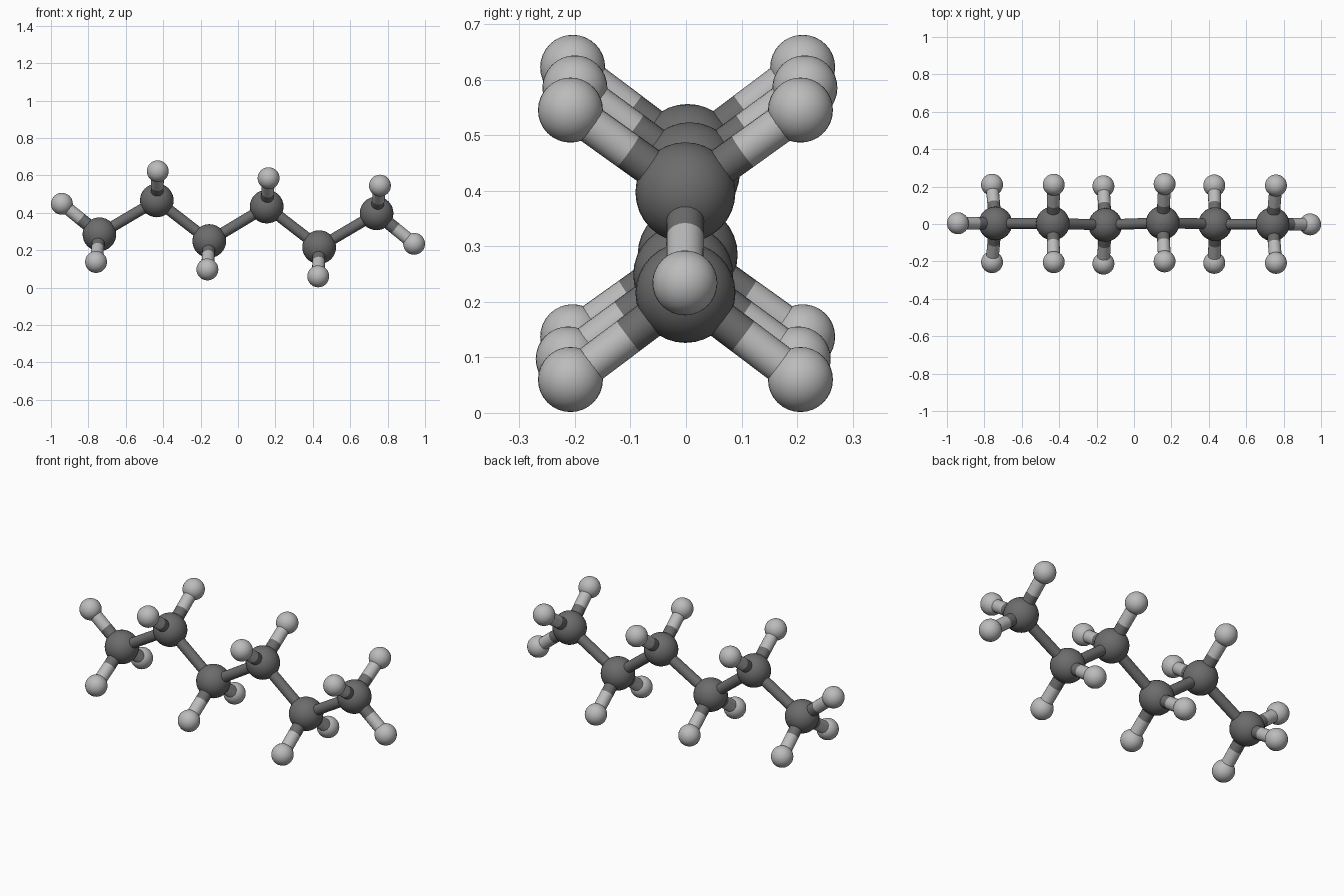
import bpy
from mathutils import Vector

if "Cube" in bpy.data.objects:
    bpy.data.objects.remove(bpy.data.objects["Cube"])

CENTRE = Vector((0, 0.001, 0.341))
R_CARBON, R_HYDROGEN = 0.09, 0.0585
R_CHAIN_BOND, R_SIDE_BOND = 0.029, 0.034


def material(name, value):
    m = bpy.data.materials.new(name)
    m.diffuse_color = (value, value, value, 1)
    m.use_nodes = True
    m.node_tree.nodes["Principled BSDF"].inputs["Base Color"].default_value = m.diffuse_color
    return m


DARK = material("dark_grey", 0.15)
LIGHT = material("light_grey", 0.5)


def finish(name, mat):
    ob = bpy.context.object
    ob.name = name
    ob.data.materials.append(mat)
    bpy.ops.object.shade_smooth_by_angle()


def ball(name, pos, radius, mat):
    bpy.ops.mesh.primitive_uv_sphere_add(segments=32, ring_count=16, radius=radius, location=pos)
    finish(name, mat)


def rod(name, a, b, radius, mat):
    d = b - a
    bpy.ops.mesh.primitive_cylinder_add(vertices=20, radius=radius, depth=d.length,
                                        location=(a + b) / 2,
                                        rotation=d.to_track_quat('Z', 'Y').to_euler())
    finish(name, mat)


def hydrogen(name, carbon, pos):
    # Bond is dark on the carbon half and light on the hydrogen half
    mid = (carbon + pos) / 2
    ball(name, pos, R_HYDROGEN, LIGHT)
    rod(name + "_bond_inner", carbon, mid, R_SIDE_BOND, DARK)
    rod(name + "_bond_outer", mid, pos, R_SIDE_BOND, LIGHT)


# Half the chain relative to the centre: carbon position and x, z offset of its hydrogen pair
half = [
    ((-0.741, 0.002, -0.056), (-0.018, -0.148)),
    ((-0.434, 0.002, 0.125), (0.005, 0.156)),
    ((-0.1535, -0.006, -0.092), (-0.010, -0.152)),
]
END = Vector((-0.9415, 0.003, 0.107))

# The other half is the same chain inverted through the centre
chains = []
for side, s in (("left", 1), ("right", -1)):
    carbons = [CENTRE + s * Vector(c) for c, _ in half]
    chains.append(carbons)
    for i, (c, (_, (dx, dz))) in enumerate(zip(carbons, half), 1):
        ball(f"carbon_{side}_{i}", c, R_CARBON, DARK)
        for row, dy in (("front", -0.207), ("back", 0.207)):
            hydrogen(f"hydrogen_{side}_{i}_{row}", c, c + Vector((s * dx, dy, s * dz)))
    hydrogen(f"hydrogen_{side}_end", carbons[0], CENTRE + s * END)

# Bonds along the zigzag chain
chain = chains[0] + chains[1][::-1]
for i, (a, b) in enumerate(zip(chain, chain[1:]), 1):
    rod(f"chain_bond_{i}", a, b, R_CHAIN_BOND, DARK)
